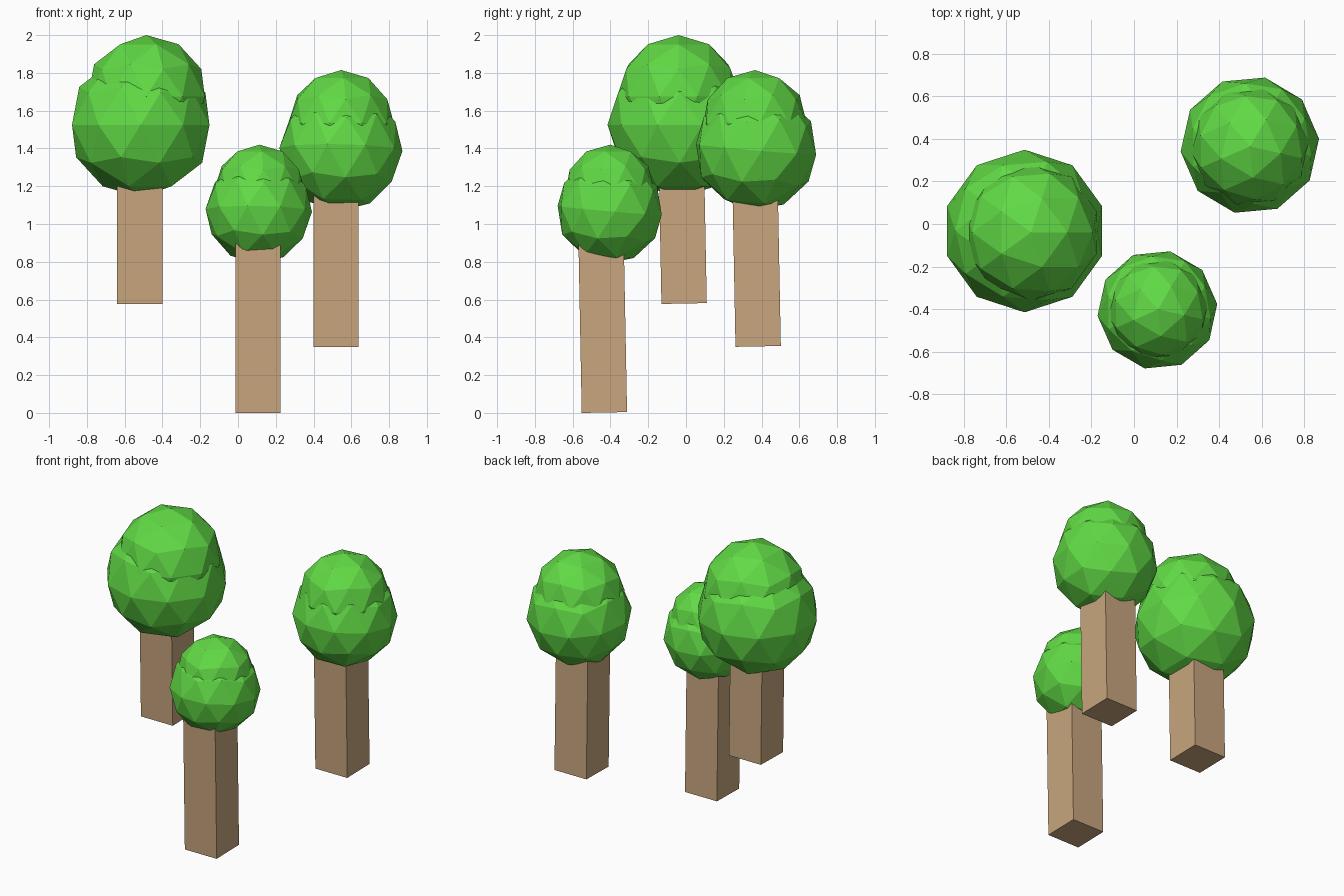
import bpy
from math import radians

if "Cube" in bpy.data.objects:
    bpy.data.objects.remove(bpy.data.objects["Cube"])


def material(name, color):
    m = bpy.data.materials.new(name)
    m.diffuse_color = (*color, 1)
    m.use_nodes = True
    m.node_tree.nodes["Principled BSDF"].inputs["Base Color"].default_value = m.diffuse_color
    return m


leaf = material("leaf_green", (0.12, 0.70, 0.06))
bark = material("bark_tan", (0.58, 0.38, 0.21))


def foliage(name, center, radius, tilt, turn):
    # faceted 80-sided ball
    bpy.ops.mesh.primitive_ico_sphere_add(
        subdivisions=2, radius=radius, location=center,
        rotation=(radians(tilt), 0, radians(turn)))
    o = bpy.context.object
    o.name = name
    o.data.materials.append(leaf)


def trunk(name, x, y, base, length=0.92, width=0.24, lean=1.1):
    # square post leaning slightly forward; (x, y) is the base centre
    a = radians(lean)
    bpy.ops.mesh.primitive_cube_add(
        size=1, location=(x, y - a * length / 2, base + length / 2 + 0.002),
        rotation=(a, 0, 0))
    o = bpy.context.object
    o.name = name
    o.scale = (width, width, length)
    o.data.materials.append(bark)


# name, trunk base, lower ball (centre, radius), upper ball (centre, radius), tilt, turn
trees = [
    ("left", (-0.52, -0.01, 0.577), (-0.515, -0.033, 1.525), 0.3825,
     (-0.485, -0.04, 1.675), 0.325, 0, 0),
    ("middle", (0.106, -0.432, 0.0), (0.11, -0.404, 1.072), 0.283,
     (0.113, -0.402, 1.18), 0.24, -5, -12.3),
    ("right", (0.519, 0.382, 0.35), (0.545, 0.371, 1.395), 0.327,
     (0.546, 0.365, 1.535), 0.28, -5, -12.7),
]

for name, base, low, low_r, high, high_r, tilt, turn in trees:
    trunk(name + "_trunk", *base)
    foliage(name + "_lower_foliage", low, low_r, tilt, turn)
    foliage(name + "_upper_foliage", high, high_r, 0, turn)
